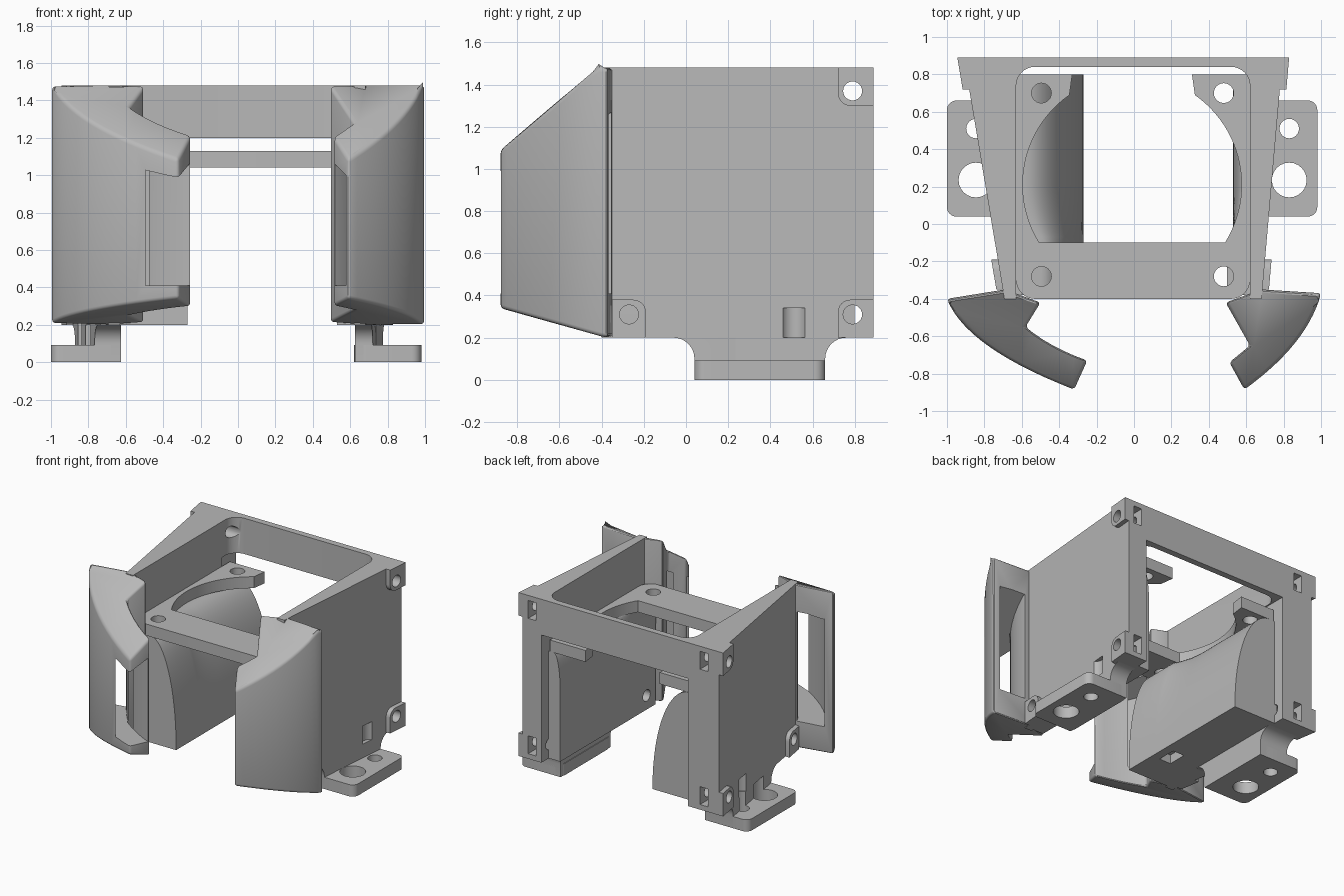
import bpy, bmesh, math
from mathutils import Vector

if "Cube" in bpy.data.objects:
    bpy.data.objects.remove(bpy.data.objects["Cube"])

grey = bpy.data.materials.new("plain_grey")
grey.use_nodes = True
grey.diffuse_color = (0.48, 0.48, 0.48, 1)
grey.node_tree.nodes["Principled BSDF"].inputs["Base Color"].default_value = (0.48, 0.48, 0.48, 1)


def loft(name, sections):
    """Closed solid through equal-length loops of 3D points."""
    bm = bmesh.new()
    rings = [[bm.verts.new(p) for p in s] for s in sections]
    n = len(rings[0])
    for a, b in zip(rings, rings[1:]):
        for i in range(n):
            j = (i + 1) % n
            bm.faces.new((a[i], a[j], b[j], b[i]))
    bm.faces.new(rings[0])
    bm.faces.new(rings[-1])
    bmesh.ops.recalc_face_normals(bm, faces=bm.faces)
    me = bpy.data.meshes.new(name)
    bm.to_mesh(me)
    bm.free()
    me.materials.append(grey)
    ob = bpy.data.objects.new(name, me)
    bpy.context.collection.objects.link(ob)
    return ob


def upright(name, outline, low, high):
    """Outline in plan, with heights that are numbers or functions of y."""
    def z(h, y):
        return h(y) if callable(h) else h
    return loft(name, [[(x, y, z(h, y)) for x, y in outline] for h in (low, high)])


def box(name, x, y, z):
    return upright(name, [(x[0], y[0]), (x[1], y[0]), (x[1], y[1]), (x[0], y[1])], *z)


def arc(cx, cy, r, a0, a1, n=8):
    angles = [math.radians(a0 + (a1 - a0) * i / n) for i in range(n + 1)]
    return [(cx + r * math.cos(a), cy + r * math.sin(a)) for a in angles]


def round_rect(x0, x1, y0, y1, r):
    return (arc(x1 - r, y1 - r, r, 0, 90) + arc(x0 + r, y1 - r, r, 90, 180)
            + arc(x0 + r, y0 + r, r, 180, 270) + arc(x1 - r, y0 + r, r, 270, 360))


def post_hole(x, y, r, low, high):
    return upright("cutter", arc(x, y, r, 0, 345, 23), low, high)


def side_hole(y, z, r, x0, x1):
    ring = arc(y, z, r, 0, 345, 23)
    return loft("cutter", [[(x, a, b) for a, b in ring] for x in (x0, x1)])


def curve(p, c, q, n=14):
    p, c, q = Vector(p), Vector(c), Vector(q)
    return [tuple(p * (1 - t) ** 2 + c * 2 * t * (1 - t) + q * t * t)
            for t in (i / n for i in range(n + 1))]


def apply(ob, mod):
    bpy.context.view_layer.objects.active = ob
    bpy.ops.object.modifier_apply(modifier=mod.name)


def cut(ob, *cutters):
    for c in cutters:
        mod = ob.modifiers.new("cut", "BOOLEAN")
        mod.operation, mod.solver, mod.object = "DIFFERENCE", "EXACT", c
        apply(ob, mod)
        bpy.data.objects.remove(c)


def wall_x(side, y):
    """Outer face of the slanted side walls."""
    return 0.717 + 0.087 * y if side > 0 else -0.76 - 0.168 * y


BACK, FRONT = 0.89, -0.40
screw_points = [(0.79, 1.37), (0.79, 0.31), (-0.27, 0.31)]
feet_x = {1: (0.62, 0.98), -1: (-1.0, -0.63)}
hole_x = {1: 0.83, -1: -0.845}


def screw_cutters(side):
    return [side_hole(y, z, 0.045, side * 0.4, side * 1.2) for y, z in screw_points]


def foot_cutters(side):
    x = hole_x[side]
    return [post_hole(x, 0.235, 0.093, -0.1, 0.2), post_hole(x, 0.51, 0.052, -0.1, 0.2)]


# Main frame: tapered block, hollowed, open at the front and low back
frame = upright("frame", [(wall_x(-1, FRONT), FRONT), (wall_x(1, FRONT), FRONT),
                          (wall_x(1, BACK), BACK), (wall_x(-1, BACK), BACK)], 0.2, 1.48)
cut(frame,
    upright("cutter", round_rect(-0.63, 0.62, -0.8, 0.84, 0.1), 0.1, 1.6),
    box("cutter", (-0.64, 0.63), (0.7, 1.0), (0.1, 1.2)),
    *screw_cutters(1), *screw_cutters(-1))
for x in (0.71, -0.78):
    for z in (1.37, 0.31):
        cut(frame, box("cutter", (x - 0.035, x + 0.035), (0.79, 1.0), (z - 0.07, z + 0.07)))
for side in (1, -1):
    x = hole_x[side] - 0.04 * (side > 0)
    cut(frame, post_hole(x, 0.51, 0.06, 0.1, 0.34))

# Shelf with a round opening
right_arc = [(x, y) for x, y in arc(-0.01, 0.21, 0.585, 55, -32, 24)]
left_arc = [(x, y) for x, y in arc(-0.01, 0.21, 0.585, 212, 125, 24)]
shelf = upright("shelf", arc(-0.53, -0.3, 0.1, 180, 270) + arc(0.52, -0.3, 0.1, 270, 360)
                + [(0.62, 0.8), (0.31, 0.8)] + right_arc + left_arc
                + [(-0.33, 0.8), (-0.63, 0.8)], 1.04, 1.13)
cut(shelf, *[post_hole(x, y, 0.053, 0.9, 1.3) for x in (-0.495, 0.48) for y in (0.7, -0.28)])


# Air guides sweeping from the round opening down to a straight lower lip
def guide(name, side, lip, height):
    sections = []
    for y in [-0.38] + [-0.1 + 0.031 * i for i in range(11)] + [0.5, 0.8]:
        dy = min(max(y, -0.1), 0.21) - 0.21
        top = side * math.sqrt(0.585 ** 2 - dy * dy)
        ring = [(side * 0.66, y, 1.04), (side * 0.66, y, 0.2), (lip, y, 0.2)]
        for i in range(17):
            a = math.pi / 2 * i / 16
            ring.append((top + (lip - top) * math.cos(a), y, 1.04 - height + height * math.sin(a)))
        sections.append(ring)
    return loft(name, sections)


large_guide = guide("large_air_guide", -1, -0.27, 0.82)
cut(large_guide, box("cutter", (-0.44, -0.34), (-0.12, 0.03), (0.1, 0.27)))
small_guide = guide("small_air_guide", 1, 0.53, 0.3)
cut(small_guide, side_hole(-0.27, 0.31, 0.045, 0.4, 0.9))

for side, tag in ((1, "left"), (-1, "right")):
    # Screw lugs standing slightly proud of the wall
    for k, (y, z) in enumerate(screw_points):
        y0, y1 = (0.72, BACK) if y > 0 else (-0.35, -0.19)
        z0, z1 = (1.30, 1.48) if z > 1 else (0.2, 0.38)
        zc, yc = (z0, y0) if z > 1 else (z1, y0 if y > 0 else y1)
        sy = 1 if yc == y0 else -1
        sz = 1 if zc == z0 else -1
        far_y, far_z = (y1 if sy > 0 else y0), (z1 if sz > 0 else z0)
        bend = [(yc + sy * (0.06 + a), zc + sz * (0.06 + b)) for a, b in arc(0, 0, 0.06, 180, 270, 6)]
        prof = bend + [(far_y, zc), (far_y, far_z), (yc, far_z)]
        lug = loft(f"{tag}_screw_lug_{k + 1}",
                   [[(wall_x(side, a) + side * d, a, b) for a, b in prof] for d in (-0.02, 0.035)])
        cut(lug, side_hole(y, z, 0.045, side * 0.4, side * 1.2))

    # Foot plate with two bolt holes
    foot = upright(f"{tag}_foot", round_rect(*feet_x[side], 0.04, 0.66, 0.05), 0, 0.092)
    cut(foot, *foot_cutters(side))

    # Web joining wall and foot, filleted at both ends
    prof = ([(0.04, 0)] + arc(-0.06, 0.1, 0.1, 0, 90) + arc(0.76, 0.1, 0.1, 90, 180) + [(0.66, 0)])
    web = loft(f"{tag}_foot_web", [[(side * 0.625, a, b) for a, b in prof],
                                   [(wall_x(side, a), a, b) for a, b in prof]])
    cut(web, *foot_cutters(side))


# Curved front wings, hollow with openings at the rear and the tip
def wing(name, outline, channel):
    ob = upright(name, outline, lambda y: 0.2 + 0.28 * max(0, -0.38 - y),
                 lambda y: 1.48 - 0.85 * max(0, -0.42 - y))
    mod = ob.modifiers.new("soft_edges", "BEVEL")
    mod.width, mod.segments, mod.limit_method = 0.018, 3, "ANGLE"
    mod.angle_limit = math.radians(35)
    apply(ob, mod)
    cut(ob, upright("cutter", channel, 0.41, lambda y: 1.27 - 0.55 * max(0, -0.37 - y)))


wing("right_wing",
     curve((-1, -0.4), (-0.9, -0.66), (-0.32, -0.885))
     + curve((-0.25, -0.73), (-0.45, -0.66), (-0.58, -0.55), 6) + [(-0.5, -0.42), (-0.69, -0.35)],
     curve((-0.96, -0.3), (-0.88, -0.63), (-0.28, -0.93))
     + curve((-0.2, -0.77), (-0.6, -0.62), (-0.74, -0.3), 8))
wing("left_wing",
     curve((1, -0.37), (0.93, -0.64), (0.59, -0.885))
     + [(0.51, -0.74), (0.62, -0.65), (0.49, -0.42), (0.68, -0.35)],
     curve((0.96, -0.3), (0.9, -0.61), (0.52, -0.91))
     + curve((0.47, -0.79), (0.7, -0.62), (0.73, -0.3), 8))

# Smooth curved faces, keep hard edges
bpy.ops.object.select_all(action="DESELECT")
for ob in bpy.context.collection.objects:
    if ob.type == "MESH" and grey.name in ob.data.materials:
        ob.select_set(True)
        bpy.context.view_layer.objects.active = ob
bpy.ops.object.shade_smooth_by_angle(angle=math.radians(30))
